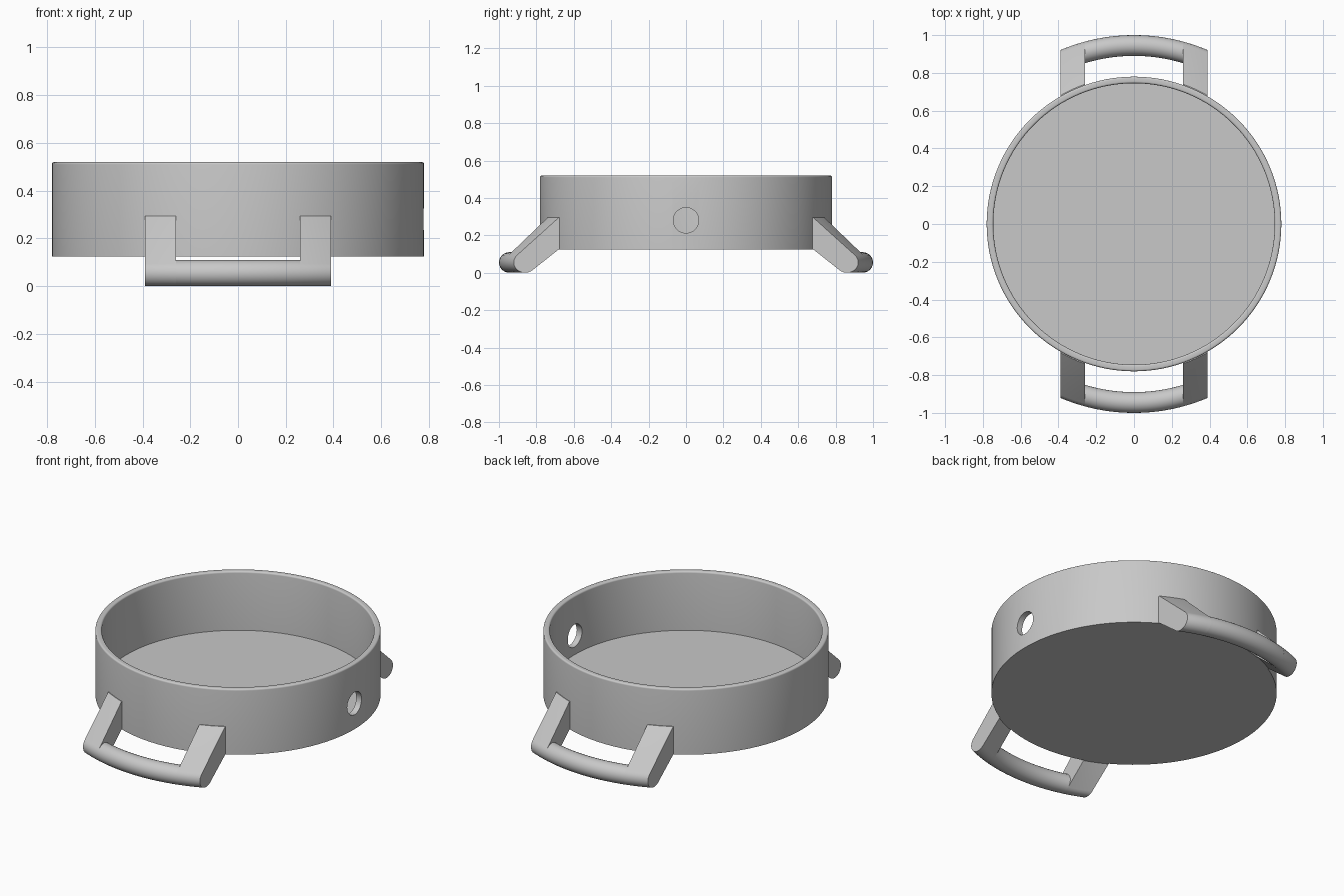
import bpy, bmesh
from math import sin, cos, pi, radians, sqrt

cube = bpy.data.objects.get("Cube")
if cube:
    bpy.data.objects.remove(cube, do_unlink=True)

# Single grey material
grey = bpy.data.materials.new("light grey")
grey.use_nodes = True
COLOR = (0.58, 0.58, 0.58, 1)
grey.diffuse_color = COLOR
grey.node_tree.nodes["Principled BSDF"].inputs["Base Color"].default_value = COLOR


def finish(bm, name):
    bmesh.ops.recalc_face_normals(bm, faces=bm.faces)
    mesh = bpy.data.meshes.new(name)
    bm.to_mesh(mesh)
    bm.free()
    mesh.materials.append(grey)
    obj = bpy.data.objects.new(name, mesh)
    bpy.context.collection.objects.link(obj)
    return obj


def smooth(obj):
    bpy.ops.object.select_all(action='DESELECT')
    obj.select_set(True)
    bpy.context.view_layer.objects.active = obj
    bpy.ops.object.shade_smooth_by_angle(angle=radians(30))


def loft(rings, name, closed=True):
    """Skin a list of closed rings and cap both ends."""
    bm = bmesh.new()
    loops = [[bm.verts.new(p) for p in ring] for ring in rings]
    for a, b in zip(loops, loops[1:]):
        for i in range(len(a)):
            j = (i + 1) % len(a)
            bm.faces.new((a[i], a[j], b[j], b[i]))
    bm.faces.new(loops[0])
    bm.faces.new(loops[-1])
    return finish(bm, name)


def arc(r, z, radius, start, end, steps):
    angles = [radians(start + (end - start) * i / steps) for i in range(steps + 1)]
    return [(r + radius * cos(a), z + radius * sin(a)) for a in angles]


# Dish: open lathe profile from outer base, over the rounded rim, to the floor
OUTER, INNER, BASE, FLOOR, TOP, FILLET = 0.78, 0.745, 0.125, 0.165, 0.52, 0.01
profile = [(OUTER, BASE)]
profile += arc(OUTER - FILLET, TOP - FILLET, FILLET, 0, 90, 5)
profile += arc(INNER + FILLET, TOP - FILLET, FILLET, 90, 180, 5)
profile += [(INNER, FLOOR)]
SEGMENTS = 128
turns = [2 * pi * i / SEGMENTS for i in range(SEGMENTS)]
dish = loft([[(r * cos(a), r * sin(a), z) for a in turns] for r, z in profile], "dish")

# Round hole through the left wall
bpy.ops.mesh.primitive_cylinder_add(vertices=48, radius=0.068, depth=0.3,
                                    location=(OUTER, 0, 0.28), rotation=(0, pi / 2, 0))
cutter = bpy.context.object
cutter.hide_render = True
bpy.context.view_layer.objects.active = dish
hole = dish.modifiers.new("hole", 'BOOLEAN')
hole.operation = 'DIFFERENCE'
hole.solver = 'EXACT'
hole.object = cutter
bpy.ops.object.modifier_apply(modifier=hole.name)
bpy.data.objects.remove(cutter, do_unlink=True)
smooth(dish)

# Handles: profiles revolved around z but trimmed by planes of constant x
GRIP_R, GRIP_Z, GRIP = 0.945, 0.055, 0.055
ARM_IN, ARM_OUT = 0.26, 0.39
grip_profile = arc(GRIP_R, GRIP_Z, GRIP, 0, 345, 23)
arm_profile = [(0.77, 0.295), (0.784, 0.295)]
arm_profile += arc(GRIP_R, GRIP_Z, GRIP, 45, -132, 14)
arm_profile += [(0.784, BASE), (0.77, BASE)]


def swept(section, x0, x1, steps, side, name):
    xs = [x0 + (x1 - x0) * i / steps for i in range(steps + 1)]
    rings = [[(x, side * sqrt(r * r - x * x), z) for r, z in section] for x in xs]
    smooth(loft(rings, name))


for side, place in ((-1, "front"), (1, "back")):
    swept(grip_profile, -ARM_IN, ARM_IN, 24, side, place + "_handle_grip")
    swept(arm_profile, ARM_IN, ARM_OUT, 6, side, place + "_handle_arm_left")
    swept(arm_profile, -ARM_OUT, -ARM_IN, 6, side, place + "_handle_arm_right")
